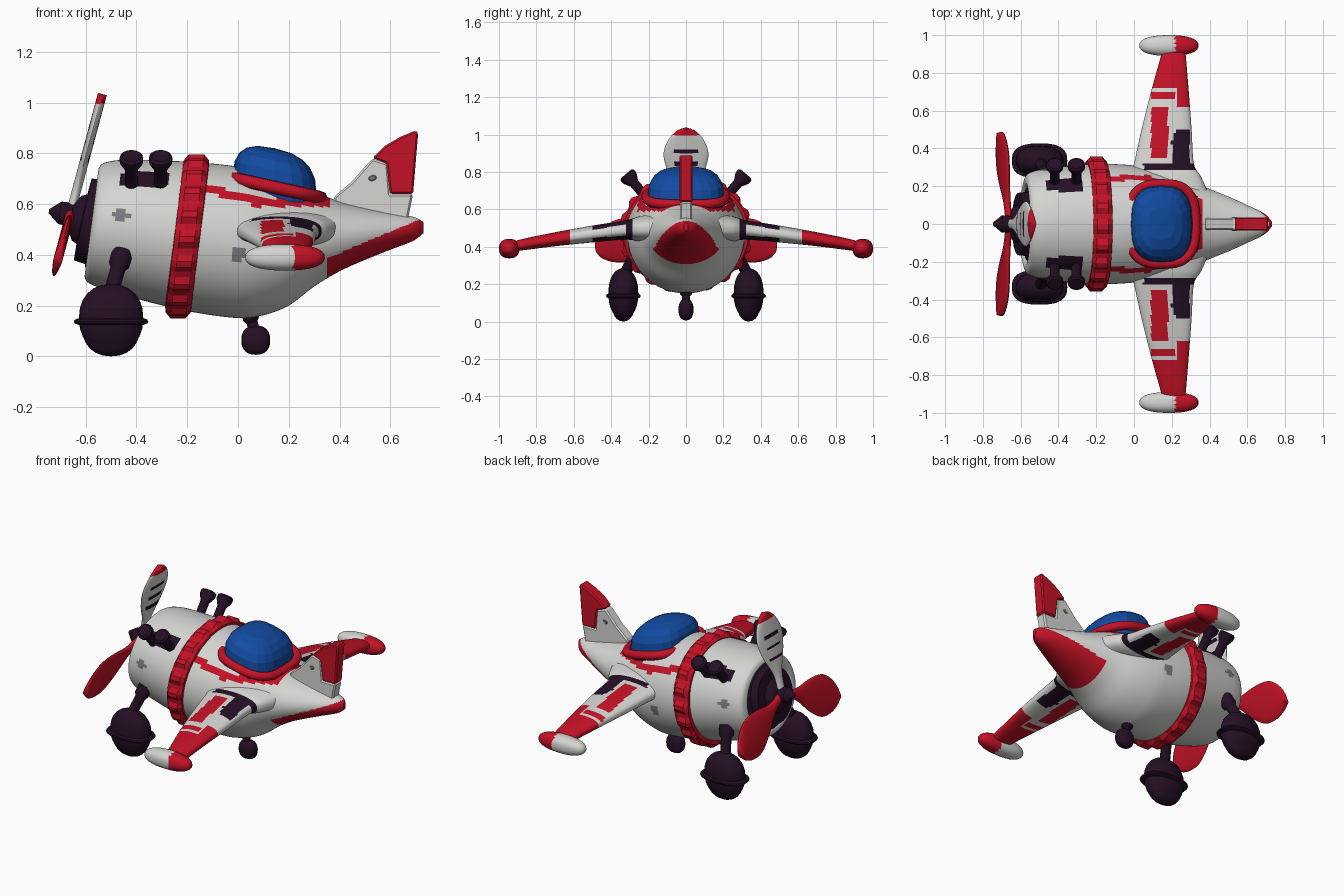
import bpy, bmesh
from math import sin, cos, pi, radians
from mathutils import Vector, Matrix

if "Cube" in bpy.data.objects:
    bpy.data.objects.remove(bpy.data.objects["Cube"])

# Colours, used by index on every part
MATS = []
for label, rgb in (("white", (.66, .66, .64)), ("red", (.55, .006, .02)),
                   ("dark_plum", (.018, .005, .018)), ("blue", (.006, .07, .36)),
                   ("grey", (.2, .2, .21))):
    m = bpy.data.materials.new(label)
    m.use_nodes = True
    m.diffuse_color = (*rgb, 1)
    bsdf = m.node_tree.nodes["Principled BSDF"]
    bsdf.inputs["Base Color"].default_value = (*rgb, 1)
    bsdf.inputs["Roughness"].default_value = .6
    MATS.append(m)
WHITE, RED, DARK, BLUE, GREY = range(5)


def finish(name, bm, paint, smooth=True):
    """paint is a colour index or a rule taking a face centre."""
    bmesh.ops.recalc_face_normals(bm, faces=bm.faces)
    for f in bm.faces:
        f.material_index = paint(f.calc_center_median()) if callable(paint) else paint
    mesh = bpy.data.meshes.new(name)
    bm.to_mesh(mesh)
    bm.free()
    for m in MATS:
        mesh.materials.append(m)
    ob = bpy.data.objects.new(name, mesh)
    bpy.context.collection.objects.link(ob)
    if smooth:
        bpy.ops.object.select_all(action='DESELECT')
        ob.select_set(True)
        bpy.context.view_layer.objects.active = ob
        bpy.ops.object.shade_smooth_by_angle(angle=radians(35))
    return ob


def refine(rows, n):
    """Smooth curve through rows of numbers, n steps per gap."""
    rows = [Vector(r) for r in rows]
    out = []
    for i in range(len(rows) - 1):
        a, b, c, d = (rows[max(0, min(len(rows) - 1, i + k))] for k in (-1, 0, 1, 2))
        for t in (j / n for j in range(n)):
            out.append(b + (c - a) * (t / 2) + (a * 2 - b * 5 + c * 4 - d) * (t * t / 2)
                       + (b * 3 - a - c * 3 + d) * (t ** 3 / 2))
    return out + [rows[-1]]


def loft(name, rings, paint, smooth=True):
    bm = bmesh.new()
    loops = [[bm.verts.new(p) for p in ring] for ring in rings]
    n = len(loops[0])
    for a, b in zip(loops, loops[1:]):
        for k in range(n):
            bm.faces.new((a[k], a[(k + 1) % n], b[(k + 1) % n], b[k]))
    bm.faces.new(loops[0])
    bm.faces.new(loops[-1])
    return finish(name, bm, paint, smooth)


def circle(n):
    return [(cos(2 * pi * k / n), sin(2 * pi * k / n)) for k in range(n)]


def power(c, p):
    return abs(c) ** p * (1 if c > 0 else -1)


def lathe(name, p0, p1, profile, paint, n=24):
    """Turned part: profile gives (fraction along the axis, radius)."""
    p0, p1 = Vector(p0), Vector(p1)
    q = (p1 - p0).to_track_quat('Z', 'Y')
    return loft(name, [[p0.lerp(p1, t) + q @ Vector((r * c, r * s, 0)) for c, s in circle(n)]
                       for t, r in profile], paint)


def blob(name, centre, radii, paint, p=1, slope=0, seg=24, smooth=True):
    """Rounded block; p under 1 makes it boxier."""
    bm = bmesh.new()
    bmesh.ops.create_uvsphere(bm, u_segments=seg, v_segments=seg // 2, radius=1)
    for v in bm.verts:
        v.co = Vector([power(c, p) * r for c, r in zip(v.co, radii)])
        v.co.z += slope * v.co.x
        v.co += Vector(centre)
    return finish(name, bm, paint, smooth)


# Fuselage: x, bottom, top, half width, lean
BODY = [(-.53, .35, .70, .18, .13), (-.57, .335, .725, .21, .13), (-.575, .31, .745, .24, .13),
        (-.55, .285, .765, .272, .13), (-.45, .25, .775, .295, .12), (-.2, .185, .765, .318, .11),
        (0, .152, .745, .31, .06), (.1, .16, .72, .293, .03), (.2, .20, .69, .265, 0),
        (.3, .275, .65, .225, 0), (.4, .335, .61, .185, 0), (.5, .38, .585, .145, 0),
        (.6, .42, .565, .10, 0), (.69, .455, .55, .055, 0), (.73, .485, .53, .012, 0)]


def body_ring(x, lo, hi, w, lean, n=96):
    h, mid = (hi - lo) / 2, (hi + lo) / 2
    return [(x + lean * h * s, w * c, mid + h * s) for c, s in circle(n)]


def body_paint(c):
    x, y, z = c
    if x > .35 and z < .39 + .42 * (x - .36):
        return RED
    edge = .645 - .055 * max(0, min(1, (x + .12) / .2))
    if -.15 < x < .36 and z > edge and (z < edge + .033 or x > .28):
        return RED
    if -.46 < x < -.28 and .67 < z < .725:
        return DARK
    for px, pz in ((-.46, .555), (0, .405)):
        if (x - px) ** 2 + (z - pz) ** 2 < .0009:
            return GREY
    return WHITE


loft("fuselage", [body_ring(*r) for r in refine(BODY, 8)], body_paint)

# Segmented collar around the fuselage
collar = []
for dx, grow in ((-.052, -.03), (-.05, .012), (-.03, .02), (.03, .02), (.05, .012), (.052, -.03)):
    ring = []
    for k, (c, s) in enumerate(circle(80)):
        g = grow + (.016 if grow > .015 and k % 4 < 2 else 0)
        ring.append((-.2 + dx + .12 * .3 * s, (.322 + g) * c, .473 + (.287 + g) * s))
    collar.append(ring)
loft("collar", collar, RED, smooth=False)

# Engine, hub and propeller
lathe("engine", (-.5, 0, .515), (-.66, 0, .55),
      ((0, .2), (.35, .2), (.42, .17), (.7, .165), (.72, .1), (.85, .09), (1, .05)), DARK, 32)
lathe("spinner", (-.60, 0, .55), (-.745, 0, .572), ((0, .04), (.3, .047), (.7, .045), (1, .008)), DARK)
BLADE = [(.02, .025), (.12, .035), (.24, .095), (.34, .12), (.42, .095), (.47, .05), (.485, .01)]


def stripes(c):
    # Bands are tested along the upright blade
    r = (c.z - .565) / cos(radians(15))
    if r > .445:
        return RED
    return DARK if abs(c.y) < .06 and any(abs(r - q) < .011 for q in (.22, .29, .36)) else WHITE


for name, angle, size, paint in (("upper_blade", 0, 1, stripes), ("left_blade", 112, 1.07, RED),
                                 ("right_blade", -112, 1.07, RED)):
    place = (Matrix.Translation((-.66, 0, .565)) @ Matrix.Rotation(radians(15), 4, 'Y')
             @ Matrix.Rotation(radians(angle), 4, 'X'))
    loft(name, [[place @ Vector((.018 * s, w * c, r * size)) for c, s in circle(32)]
                for r, w in refine(BLADE, 8)], paint)

# Canopy and its rim
blob("canopy", (.145, 0, .67), (.165, .205, .15), BLUE, .75, -.22, 20, False)
rim = []
for c, s in circle(48):
    x, y = .178 * power(c, .7), .212 * power(s, .7)
    rim.append(Vector((.148 + x, y, .665 - .22 * x)))
curve = bpy.data.curves.new("canopy_rim", 'CURVE')
curve.dimensions = '3D'
curve.bevel_depth = .026
curve.bevel_resolution = 2
line = curve.splines.new('POLY')
line.points.add(len(rim) - 1)
for pt, co in zip(line.points, rim):
    pt.co = (*co, 1)
line.use_cyclic_u = True
curve.materials.append(MATS[RED])
bpy.context.collection.objects.link(bpy.data.objects.new("canopy_rim", curve))


# Tail fin in two colours
def slab(name, outline, half, paint):
    bm = bmesh.new()
    face = bm.faces.new([bm.verts.new((x, -half, z)) for x, z in outline])
    ext = bmesh.ops.extrude_face_region(bm, geom=[face])
    moved = [g for g in ext["geom"] if isinstance(g, bmesh.types.BMVert)]
    bmesh.ops.translate(bm, verts=moved, vec=(0, 2 * half, 0))
    ob = finish(name, bm, paint, False)
    bev = ob.modifiers.new("soft_edge", 'BEVEL')
    bev.width = .008
    return ob


slab("fin", ((.37, .58), (.38, .63), (.45, .69), (.53, .78), (.59, .76), (.60, .64),
             (.69, .64), (.67, .54), (.45, .54)), .033, WHITE)
slab("rudder", ((.53, .782), (.58, .83), (.64, .865), (.70, .89), (.71, .88), (.69, .64),
                (.60, .64), (.585, .76)), .035, RED)
slab("fin_badge", ((.51, .69), (.53, .685), (.55, .695), (.55, .715), (.53, .72), (.51, .71)), .036, GREY)

# Wings: span, leading edge, trailing edge, height, thickness
WING = [(.15, -.06, .40, .50, .16), (.25, -.02, .355, .495, .135), (.32, 0, .317, .49, .105),
        (.5, .04, .305, .468, .09), (.7, .09, .29, .44, .075), (.88, .14, .275, .41, .06),
        (.92, .15, .27, .40, .05)]


def wing_paint(c):
    x, y = c.x, abs(c.y)
    if y > .72 or (x > .225 and y > .63):
        return RED
    if .09 < x < .215 and .655 < y < .695 or .09 < x < .18 and .35 < y < .62:
        return RED
    if x > .05 and .285 < y < .32 or .2 < x < .295 and .32 <= y < .5 - 2 * max(0, .23 - x):
        return DARK
    return WHITE


for side, s in (("left", 1), ("right", -1)):
    rings = [[((a + b) / 2 + (b - a) / 2 * c, s * y, z + t / 2 * power(q, .75)) for c, q in circle(64)]
             for y, a, b, z, t in refine(WING, 10)]
    # The model faces -y, so its left is +x; wings are named by the aircraft's own banks
    loft("rear_wing" if s > 0 else "front_wing", rings, wing_paint)
    tag = "rear" if s > 0 else "front"
    blob(tag + "_wing_pod", (.185, .945 * s, .39), (.157, .055, .052),
         lambda c: RED if c.x > .22 else WHITE, .85, 0, 32)

    # Main wheel with cover, band and strut
    blob(tag + "_wheel_cover", (-.5, .335 * s, .15), (.127, .08, .135), DARK, .9)
    blob(tag + "_wheel_band", (-.5, .335 * s, .137), (.147, .092, .02), DARK, .75)
    blob(tag + "_wheel", (-.5, .335 * s, .117), (.115, .066, .117), DARK, .9)
    lathe(tag + "_strut", (-.5, .33 * s, .25), (-.455, .25 * s, .41),
          ((0, .03), (.6, .03), (.7, .042), (1, .042)), DARK, 16)

    # Flared exhaust pipes
    for label, x in (("fore", -.42), ("aft", -.305)):
        lathe(f"{tag}_{label}_exhaust", (x, .21 * s, .66), (x, .32 * s, .79),
              ((0, .026), (.6, .026), (.82, .046), (.95, .046), (1, .036)), DARK, 16)

# Tail wheel
blob("tail_wheel", (.07, 0, .064), (.057, .04, .058), DARK, .85)
lathe("tail_strut", (.07, 0, .08), (.04, 0, .19), ((0, .022), (.5, .022), (.6, .032), (1, .032)), DARK, 16)
